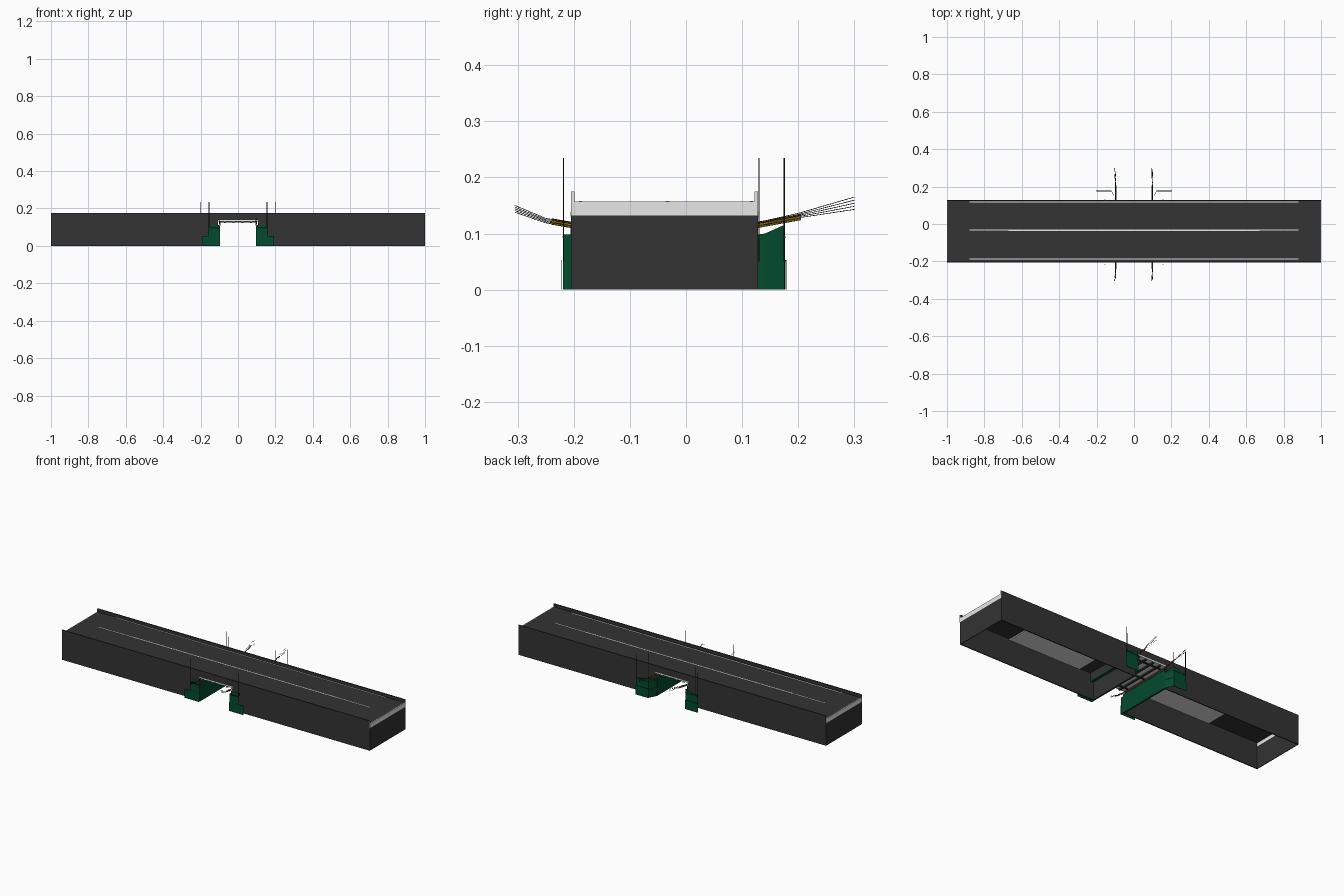
import bpy, bmesh, random

if "Cube" in bpy.data.objects:
    bpy.data.objects.remove(bpy.data.objects["Cube"])
random.seed(4)

def material(name, r, g, b):
    m = bpy.data.materials.new(name)
    m.diffuse_color = (r, g, b, 1)
    m.use_nodes = True
    m.node_tree.nodes["Principled BSDF"].inputs["Base Color"].default_value = m.diffuse_color
    return m

asphalt = material("asphalt", 0.033, 0.033, 0.033)
concrete = material("light_concrete", 0.8, 0.8, 0.8)
green = material("green_wall", 0.001, 0.07, 0.026)
dark_green = material("dark_green_trim", 0.002, 0.02, 0.01)
yellow = material("ochre_pipe", 0.33, 0.2, 0.015)
black = material("black_metal", 0.006, 0.006, 0.006)

def finish(name, bm, mat):
    bmesh.ops.recalc_face_normals(bm, faces=bm.faces)
    me = bpy.data.meshes.new(name)
    bm.to_mesh(me)
    bm.free()
    me.materials.append(mat)
    ob = bpy.data.objects.new(name, me)
    bpy.context.collection.objects.link(ob)
    return ob

def box(name, x0, x1, y0, y1, z0, z1, mat):
    bm = bmesh.new()
    bmesh.ops.create_cube(bm, size=1)
    for v in bm.verts:
        v.co = (x1 if v.co.x > 0 else x0, y1 if v.co.y > 0 else y0, z1 if v.co.z > 0 else z0)
    return finish(name, bm, mat)

def extrude_profile(name, points, offset, mat):
    bm = bmesh.new()
    face = bm.faces.new([bm.verts.new(p) for p in points])
    new = bmesh.ops.extrude_face_region(bm, geom=[face])["geom"]
    bmesh.ops.translate(bm, vec=offset, verts=[v for v in new if isinstance(v, bmesh.types.BMVert)])
    return finish(name, bm, mat)

def panel(name, a, b, h0, h1, s, mat, z=0.0, t=0.0015):
    """Thin upright wall between two plan points, top height running h0 to h1."""
    pts = [(s * a[0], a[1], z), (s * b[0], b[1], z), (s * b[0], b[1], h1), (s * a[0], a[1], h0)]
    return extrude_profile(name, pts, (0, -t, 0), mat)

def tube(name, points, radius, mat):
    cu = bpy.data.curves.new(name, "CURVE")
    cu.dimensions = "3D"
    cu.bevel_depth = radius
    cu.bevel_resolution = 0
    cu.use_fill_caps = True
    sp = cu.splines.new("POLY")
    sp.points.add(len(points) - 1)
    for p, co in zip(sp.points, points):
        p.co = (*co, 1)
    cu.materials.append(mat)
    ob = bpy.data.objects.new(name, cu)
    bpy.context.collection.objects.link(ob)

Y0, Y1, TOP = -0.205, 0.128, 0.175

# long side walls with parapets and a stepped underpass opening
half = [(1, 0), (1, TOP), (-1, TOP), (-1, 0), (-0.1, 0), (-0.1, 0.112),
        (-0.107, 0.112), (-0.107, 0.137), (0.107, 0.137), (0.107, 0.112), (0.1, 0.112), (0.1, 0)]
for name, y in (("front_wall", Y0), ("back_wall", Y1 - 0.006)):
    extrude_profile(name, [(x, y, z) for x, z in half], (0, 0.006, 0), asphalt)

# road deck, slab undersides and end walls
box("road_surface", -0.998, 0.998, Y0 + 0.005, Y1 - 0.005, 0.152, 0.157, asphalt)
for s in (-1, 1):
    xs = sorted((s * 0.2, s * 0.67))
    box("approach_slab", *xs, Y0 + 0.005, Y1 - 0.005, 0.146, 0.152, concrete)
    xs = sorted((s * 0.996, s * 1.0))
    box("end_wall", *xs, Y0, Y1, 0, 0.132, asphalt)
    box("end_fascia", *xs, Y0 + 0.006, Y1 - 0.006, 0.132, 0.1575, concrete)
    for y in (Y0, Y1 - 0.006):
        xs = sorted((s * 0.999, s * 1.0005))
        box("parapet_end_cap", *xs, y, y + 0.006, 0.132, TOP, concrete)

# painted road lines
for y, w in ((-0.188, 0.0025), (-0.033, 0.0025), (0.117, 0.0025)):
    box("road_line", -0.88, 0.88, y - w, y + w, 0.157, 0.158, concrete)
box("centre_line_wide", -0.67, 0.67, -0.0365, -0.0295, 0.157, 0.1582, concrete)

# underpass span: slab, girders and cross beams
box("span_slab", -0.107, 0.107, Y0 - 0.001, Y1 + 0.001, 0.13, 0.138, concrete)
for x in (-0.07, -0.025, 0.025, 0.07):
    box("span_girder", x - 0.005, x + 0.005, Y0 + 0.002, Y1 - 0.002, 0.122, 0.13, asphalt)
for y in (-0.17, -0.038, 0.094):
    box("cross_beam", -0.1, 0.1, y - 0.005, y + 0.005, 0.125, 0.13, asphalt)

for s in (-1, 1):
    # inner abutment wall with dark backing and bearing ledge
    box("abutment_wall", *sorted((s * 0.097, s * 0.103)), Y0, Y1, 0, 0.108, green)
    box("abutment_backing", *sorted((s * 0.103, s * 0.107)), Y0 + 0.006, Y1 - 0.006, 0, 0.108, asphalt)
    box("bearing_ledge", *sorted((s * 0.1, s * 0.125)), Y0, Y1, 0.104, 0.11, green)
    box("ledge_back", *sorted((s * 0.12, s * 0.125)), Y0 + 0.006, Y1 - 0.006, 0.102, 0.152, asphalt)
    # back wing walls: flared return, then parallel face, with base and trim bands
    panel("back_flare_inner", (0.098, 0.128), (0.104, 0.142), 0.098, 0.1, s, green)
    panel("back_flare_outer", (0.104, 0.142), (0.12, 0.176), 0.1, 0.115, s, green)
    panel("back_wing", (0.12, 0.176), (0.2, 0.176), 0.115, 0.098, s, green)
    panel("back_wing_base", (0.119, 0.179), (0.203, 0.179), 0.053, 0.053, s, green)
    for z in (0.05, 0.092):
        panel("back_wing_trim", (0.12, 0.1775), (0.2, 0.1775), z + 0.003, z + 0.003, s, dark_green, z)
        panel("back_flare_trim", (0.097, 0.129), (0.119, 0.177), z + 0.003, z + 0.003, s, dark_green, z)
    # front wing walls
    box("front_wing", *sorted((s * 0.098, s * 0.155)), -0.219, -0.218, 0, 0.098, green)
    extrude_profile("front_wing_cap", [(s * 0.105, Y0 - 0.001, 0.095), (s * 0.152, Y0 - 0.001, 0.095),
                    (s * 0.152, Y0 - 0.001, 0.113), (s * 0.105, Y0 - 0.001, 0.11)], (0, 0.001, 0), green)
    box("front_wing_return", *sorted((s * 0.097, s * 0.1)), -0.219, Y0, 0, 0.098, green)
    box("front_wing_base", *sorted((s * 0.097, s * 0.192)), -0.223, -0.222, 0, 0.053, green)
    box("front_wing_trim", *sorted((s * 0.098, s * 0.155)), -0.22, -0.219, 0.093, 0.096, dark_green)
    # slim posts
    for x, y in ((0.155, -0.218), (0.155, 0.13), (0.2, 0.175)):
        box("slim_post", s * x - 0.0014, s * x + 0.0014, y - 0.001, y + 0.001, 0.05, 0.235, black)
    # pipes along the ledges, fraying into loose strands at both ends
    for k in range(3):
        x, z = s * (0.095 + 0.004 * (k % 2)), 0.112 + 0.0035 * k
        tube("ledge_pipe", [(x, -0.24, z + 0.006), (x, Y0, z), (x, Y1, z), (x, 0.205, z + 0.014)], 0.0021, yellow)
    for k in range(5):
        x, z = s * (0.096 + 0.001 * k), 0.112 + 0.002 * k
        r = random.uniform(-0.006, 0.006)
        tube("back_strand", [(x, Y1, z), (x, 0.2, z + 0.016), (x + r, 0.3, 0.143 + 0.0055 * k)], 0.0006, black)
        tube("front_strand", [(x, Y0, z), (x, -0.25, z + 0.007), (x + r, -0.305, 0.138 + 0.003 * k)], 0.0006, black)
